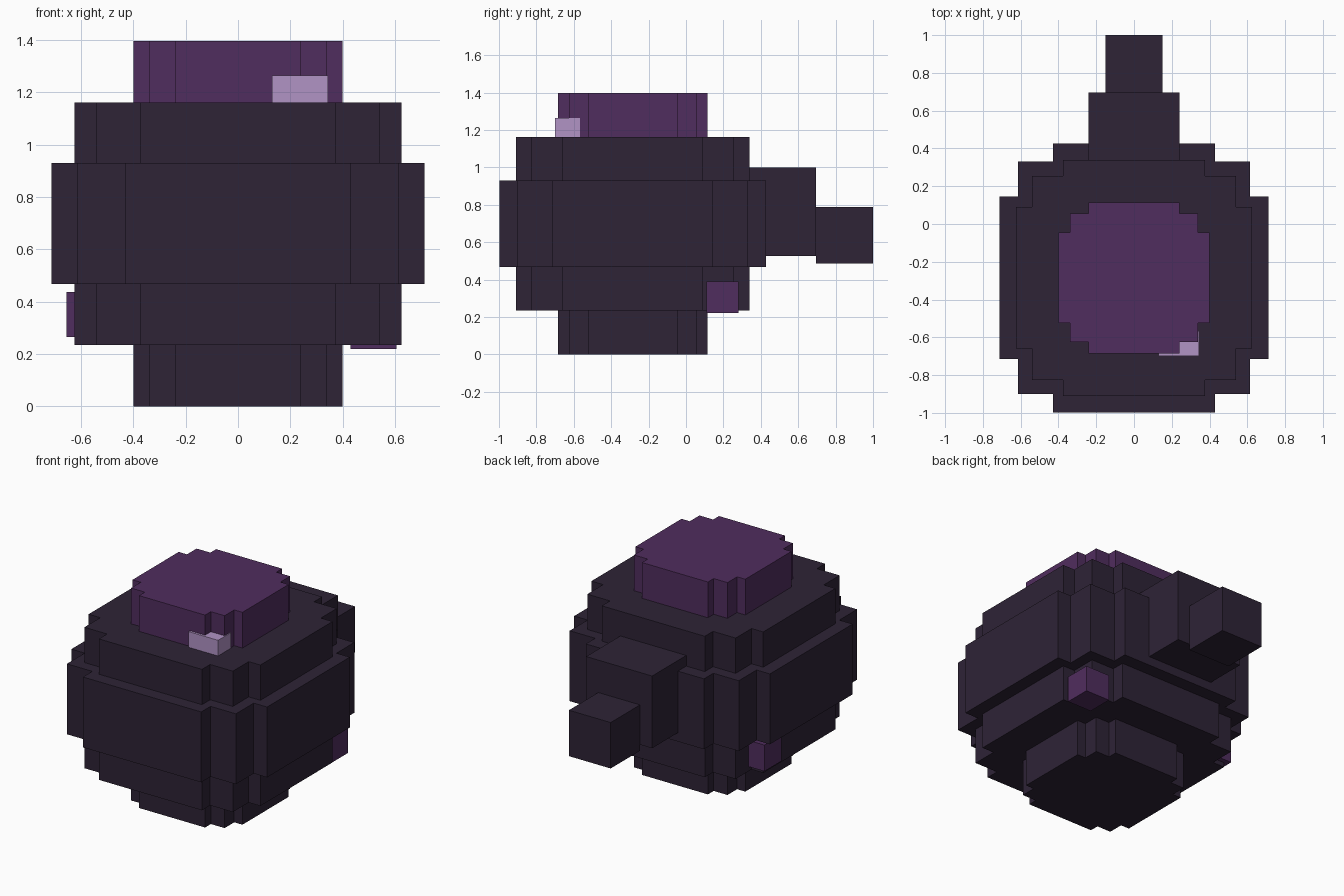
import bpy
import bmesh

cube = bpy.data.objects.get("Cube")
if cube:
    bpy.data.objects.remove(cube, do_unlink=True)


def material(name, rgb):
    m = bpy.data.materials.new(name)
    m.use_nodes = True
    m.diffuse_color = (*rgb, 1)
    m.node_tree.nodes["Principled BSDF"].inputs["Base Color"].default_value = (*rgb, 1)
    return m


DARK = material("dark plum", (0.0273, 0.0168, 0.0369))
PURPLE = material("purple", (0.0802, 0.0262, 0.1119))
LILAC = material("pale lilac", (0.440, 0.292, 0.560))

CENTRE_Y = -0.285  # axis of the round body


def finish(name, bm, mat):
    bmesh.ops.recalc_face_normals(bm, faces=bm.faces)
    mesh = bpy.data.meshes.new(name)
    bm.to_mesh(mesh)
    bm.free()
    mesh.materials.append(mat)
    obj = bpy.data.objects.new(name, mesh)
    bpy.context.collection.objects.link(obj)
    return obj


def box(name, x, y, z, mat):
    """Box from (min, max) ranges on each axis."""
    bm = bmesh.new()
    bmesh.ops.create_cube(bm, size=1)
    for v in bm.verts:
        v.co = [r[0] if c < 0 else r[1] for c, r in zip(v.co, (x, y, z))]
    return finish(name, bm, mat)


def stepped_disc(name, inner, middle, outer, z0, z1, mat):
    """Blocky disc: a stair-stepped quarter outline turned four times and extruded."""
    quarter = [(outer, -inner), (outer, inner), (middle, inner),
               (middle, middle), (inner, middle)]
    outline = []
    for _ in range(4):
        outline += quarter
        quarter = [(-y, x) for x, y in quarter]
    # the first point of each turn closes the previous one
    bm = bmesh.new()
    face = bm.faces.new([bm.verts.new((x, y + CENTRE_Y, z0)) for x, y in outline])
    top = bmesh.ops.extrude_face_region(bm, geom=[face])["geom"]
    bmesh.ops.translate(bm, vec=(0, 0, z1 - z0),
                        verts=[v for v in top if isinstance(v, bmesh.types.BMVert)])
    return finish(name, bm, mat)


# Round body, bottom to top
SMALL, MEDIUM, LARGE = (0.24, 0.34, 0.40), (0.375, 0.54, 0.625), (0.43, 0.615, 0.712)
stepped_disc("body_base", *SMALL, 0.0, 0.235, DARK)
stepped_disc("body_lower", *MEDIUM, 0.235, 0.467, DARK)
stepped_disc("body_middle", *LARGE, 0.467, 0.93, DARK)
stepped_disc("body_upper", *MEDIUM, 0.93, 1.162, DARK)
stepped_disc("body_cap", *SMALL, 1.162, 1.397, PURPLE)

# Stem at the back
box("stem_base", (-0.24, 0.24), (0.34, 0.695), (0.525, 1.0), DARK)
box("stem_tip", (-0.152, 0.152), (0.695, 1.0), (0.485, 0.787), DARK)

# Small accent blocks set into the body
box("highlight_block", (0.13, 0.345), (-0.70, -0.567), (1.10, 1.265), LILAC)
box("left_spot", (0.43, 0.605), (0.11, 0.28), (0.22, 0.39), PURPLE)
box("right_spot", (-0.655, -0.48), (-0.055, 0.12), (0.265, 0.437), PURPLE)
